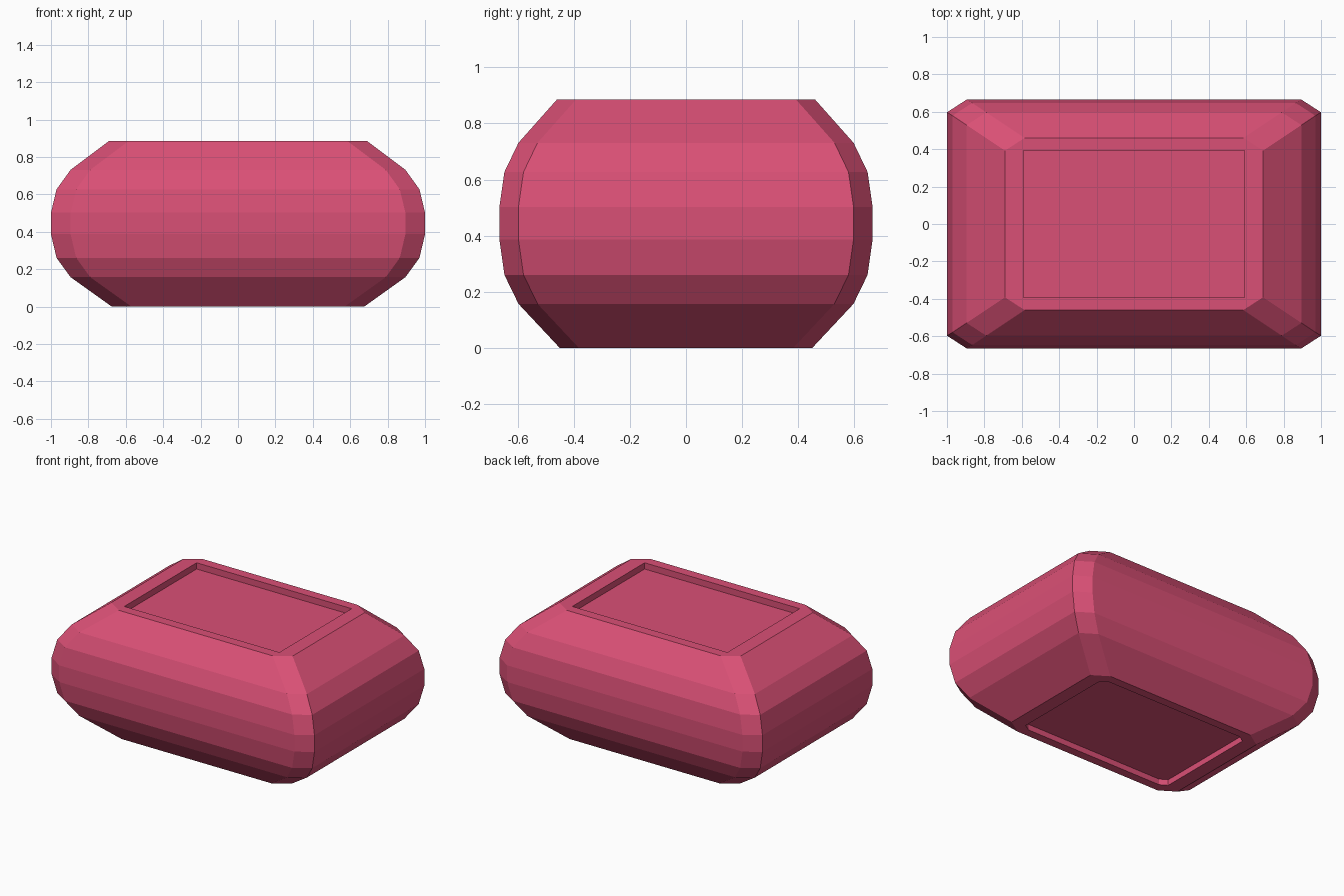
import bpy, bmesh

if "Cube" in bpy.data.objects:
    bpy.data.objects.remove(bpy.data.objects["Cube"])

# Cross-section rings: z, half width x, half depth y, corner cut x, corner cut y
CX, CY = 0.105, 0.068
rings = [
    (0.04, 0.58, 0.39, 0.05, 0.03),     # underside recess floor
    (0.0, 0.58, 0.39, 0.05, 0.03),      # underside recess lip
    (0.0, 0.675, 0.45, CX, CY),
    (0.157, 0.895, 0.597, CX, CY),
    (0.26, 0.97, 0.647, CX, CY),
    (0.387, 1.0, 0.665, CX, CY),
    (0.502, 1.0, 0.665, CX, CY),
    (0.627, 0.97, 0.647, CX, CY),
    (0.731, 0.895, 0.597, CX, CY),
    (0.885, 0.69, 0.46, CX, CY),
    (0.885, 0.59, 0.393, 0, 0),         # top recess lip
    (0.842, 0.59, 0.393, 0, 0),         # top recess floor
]


def octagon(z, hx, hy, cx, cy):
    ix, iy = hx - cx, hy - cy
    return [(hx, -iy, z), (hx, iy, z), (ix, hy, z), (-ix, hy, z),
            (-hx, iy, z), (-hx, -iy, z), (-ix, -hy, z), (ix, -hy, z)]


# Faceted body lofted through the rings
bm = bmesh.new()
loops = [[bm.verts.new(p) for p in octagon(*r)] for r in rings]
for low, high in zip(loops, loops[1:]):
    for i in range(8):
        j = (i + 1) % 8
        bm.faces.new((low[i], low[j], high[j], high[i]))
bm.faces.new(loops[0][::-1])
bm.faces.new(loops[-1])
bmesh.ops.remove_doubles(bm, verts=bm.verts[:], dist=0.0001)
bmesh.ops.recalc_face_normals(bm, faces=bm.faces[:])

mesh = bpy.data.meshes.new("faceted_gem_block")
bm.to_mesh(mesh)
bm.free()
block = bpy.data.objects.new("faceted_gem_block", mesh)
bpy.context.collection.objects.link(block)

# Raspberry colour
mat = bpy.data.materials.new("raspberry")
mat.diffuse_color = (0.70, 0.08, 0.18, 1)
mat.use_nodes = True
mat.node_tree.nodes["Principled BSDF"].inputs["Base Color"].default_value = mat.diffuse_color
mesh.materials.append(mat)
